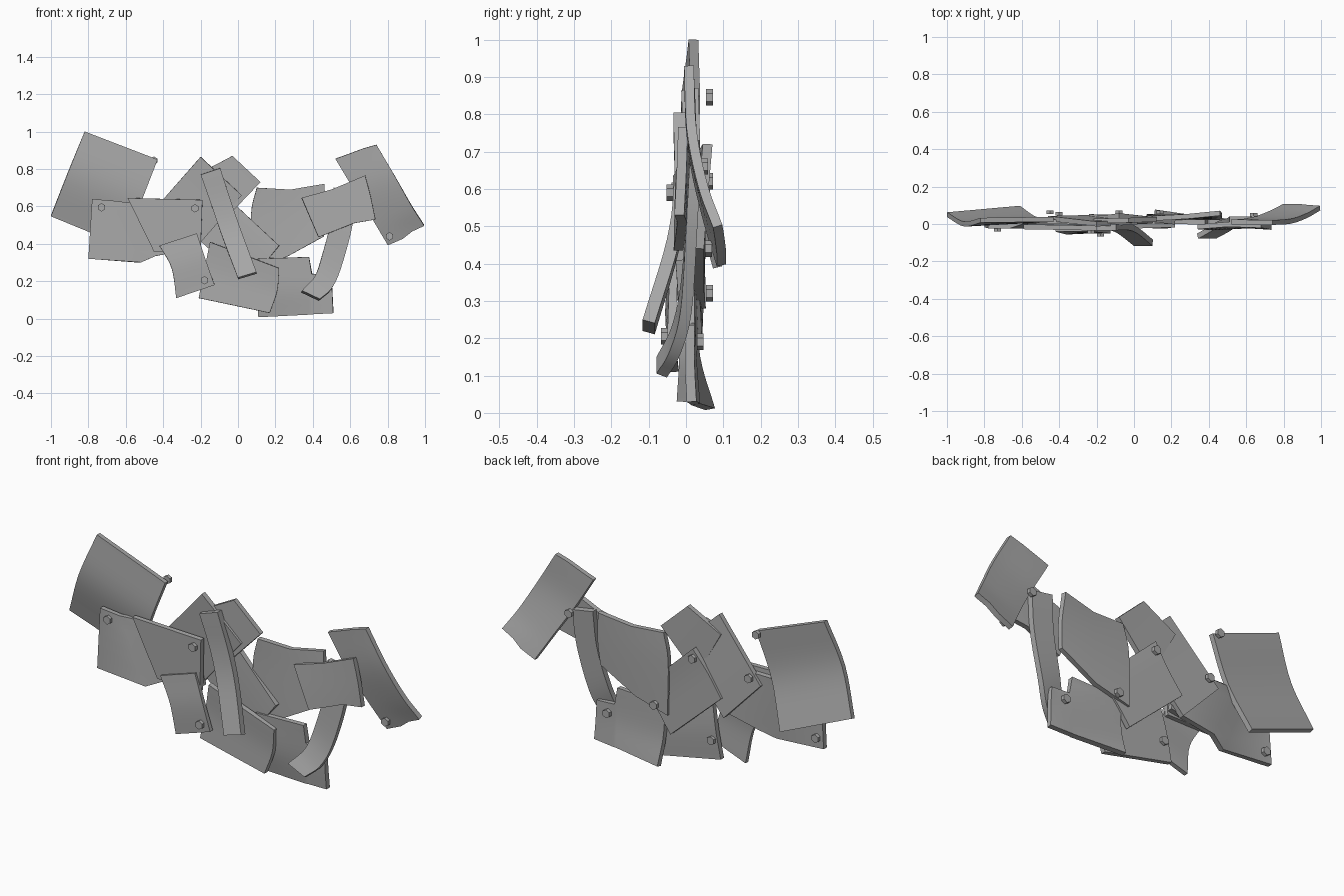
import bpy, bmesh, math
from mathutils import Vector, Matrix

cube = bpy.data.objects.get("Cube")
if cube:
    bpy.data.objects.remove(cube, do_unlink=True)

metal = bpy.data.materials.new("scrap grey")
metal.use_nodes = True
GREY = (0.4, 0.4, 0.4, 1)
metal.diffuse_color = GREY
metal.node_tree.nodes["Principled BSDF"].inputs["Base Color"].default_value = GREY


def finish(name, bm):
    mesh = bpy.data.meshes.new(name)
    bm.to_mesh(mesh)
    bm.free()
    mesh.materials.append(metal)
    obj = bpy.data.objects.new(name, mesh)
    bpy.context.collection.objects.link(obj)
    bpy.ops.object.select_all(action="DESELECT")
    obj.select_set(True)
    bpy.context.view_layer.objects.active = obj
    return obj


def spline(points, steps=5):
    """Smooth run of points through the given ones."""
    pts = [2 * points[0] - points[1]] + points + [2 * points[-1] - points[-2]]
    out = []
    for a, b, c, d in zip(pts, pts[1:], pts[2:], pts[3:]):
        for i in range(steps):
            t = i / steps
            out.append(0.5 * (2 * b + (c - a) * t + (2 * a - 5 * b + 4 * c - d) * t ** 2
                              + (3 * b - a - 3 * c + d) * t ** 3))
    return out + [points[-1]]


def sheet(name, *rows, thick=0.026):
    """Bent sheet: rows of (x, z, y) points from top to bottom, thickened."""
    cols = [spline([Vector((x, y, z)) for x, z, y in col]) for col in zip(*rows)]
    bm = bmesh.new()
    grid = [[bm.verts.new(p) for p in col] for col in cols]
    for left, right in zip(grid, grid[1:]):
        for i in range(len(left) - 1):
            bm.faces.new((left[i], left[i + 1], right[i + 1], right[i]))
    obj = finish(name, bm)
    solid = obj.modifiers.new("thickness", "SOLIDIFY")
    solid.thickness = thick
    solid.offset = 0
    bpy.ops.object.modifier_apply(modifier=solid.name)
    bpy.ops.object.shade_smooth_by_angle(angle=math.radians(25))


def bolt(name, x, z, y):
    bm = bmesh.new()
    turn = Matrix.Translation((x, y, z)) @ Matrix.Rotation(math.pi / 2, 4, "X")
    bmesh.ops.create_cone(bm, cap_ends=True, segments=6, radius1=0.022,
                          radius2=0.022, depth=0.018, matrix=turn)
    finish(name, bm)


# Left side plates
sheet("upper_left_plate",
      [(-.82, 1.0, .02), (-.43, .85, .025)],
      [(-.91, .78, .0), (-.52, .62, .025)],
      [(-1, .55, .05), (-.61, .39, .085)])
sheet("folded_left_plate",
      [(-.78, .64, -.01), (-.67, .63, -.012), (-.59, .62, .015), (-.25, .62, .01)],
      [(-.8, .32, -.005), (-.52, .30, -.012), (-.44, .335, .02), (-.2, .38, .01)])
sheet("left_cover_plate",
      [(-.59, .645, -.015), (-.19, .635, -.022)],
      [(-.45, .36, -.01), (-.2, .36, -.015)])
sheet("small_front_plate",
      [(-.42, .39, -.03), (-.22, .455, -.03)],
      [(-.355, .27, -.045), (-.175, .32, -.035)],
      [(-.33, .11, -.03), (-.125, .18, -.04)], thick=0.022)

# Centre plates
sheet("upper_centre_plate",
      [(-.2, .865, .0), (.02, .66, .01)],
      [(-.46, .57, .03), (-.25, .35, .035)])
sheet("corner_centre_plate",
      [(-.03, .87, .02), (.12, .73, .025)],
      [(-.22, .77, .015), (-.08, .52, .015)])
sheet("small_back_plate",
      [(-.08, .67, .045), (.22, .39, .01)],
      [(-.16, .56, .035), (.14, .29, .025)],
      [(-.24, .45, .04), (.06, .18, .03)])
sheet("lower_centre_plate",
      [(-.15, .41, -.015), (.22, .27, -.005)],
      [(-.18, .26, .0), (.21, .15, -.005)],
      [(-.21, .11, .0), (.17, .03, -.012)])
sheet("centre_strip",
      [(-.2, .77, -.017), (-.095, .805, -.017)],
      [(-.14, .6, -.015), (-.035, .62, -.015)],
      [(-.085, .44, -.035), (.02, .46, -.035)],
      [(0, .215, -.1), (.1, .245, -.1)], thick=0.034)

# Right side plates
sheet("right_back_plate",
      [(.1, .70, .03), (.28, .69, .04), (.46, .72, .058)],
      [(.07, .56, .035), (.27, .55, .04), (.47, .57, .045)],
      [(.07, .28, .04), (.26, .33, .035), (.46, .44, .035)])
sheet("lower_right_plate",
      [(.1, .32, .015), (.38, .33, .01), (.395, .24, .01), (.5, .235, .01)],
      [(.105, .15, .025), (.38, .16, .015), (.395, .15, .015), (.505, .13, .01)],
      [(.11, .01, .065), (.38, .023, .025), (.395, .024, .025), (.51, .03, .015)])
sheet("curved_strip",
      [(.51, .70, .025), (.63, .68, .025)],
      [(.495, .52, .015), (.61, .49, .015)],
      [(.45, .34, -.0), (.55, .27, -.0)],
      [(.41, .225, -.025), (.5, .16, -.03)],
      [(.34, .145, -.065), (.435, .1, -.065)], thick=0.03)
sheet("right_front_plate",
      [(.34, .645, -.015), (.5, .69, -.002), (.68, .765, -.008)],
      [(.385, .54, -.018), (.55, .58, -.008), (.71, .65, -.012)],
      [(.43, .435, -.02), (.62, .51, -.01), (.735, .53, -.018)])
sheet("upper_right_plate",
      [(.52, .855, .01), (.59, .88, .01), (.67, .91, .008), (.74, .93, .008)],
      [(.62, .69, .02), (.69, .71, .02), (.77, .74, .015), (.84, .76, .015)],
      [(.72, .53, .055), (.78, .55, .055), (.86, .58, .05), (.925, .61, .045)],
      [(.8, .395, .095), (.88, .43, .095), (.93, .47, .09), (.995, .5, .085)])

# Hexagonal bolts on both faces
front_bolts = [(-.73, .595, -.03), (-.23, .59, -.043), (-.18, .205, -.058), (.81, .44, .06)]
back_bolts = [(-.45, .845, .063), (-.4, .6, .055), (-.08, .62, .063), (.14, .32, .063),
              (.43, .19, .038), (-.16, .2, .02), (-.76, .37, .015), (.64, .66, .05)]
for side, places in (("front", front_bolts), ("back", back_bolts)):
    for n, place in enumerate(places, 1):
        bolt(f"{side}_bolt_{n}", *place)
